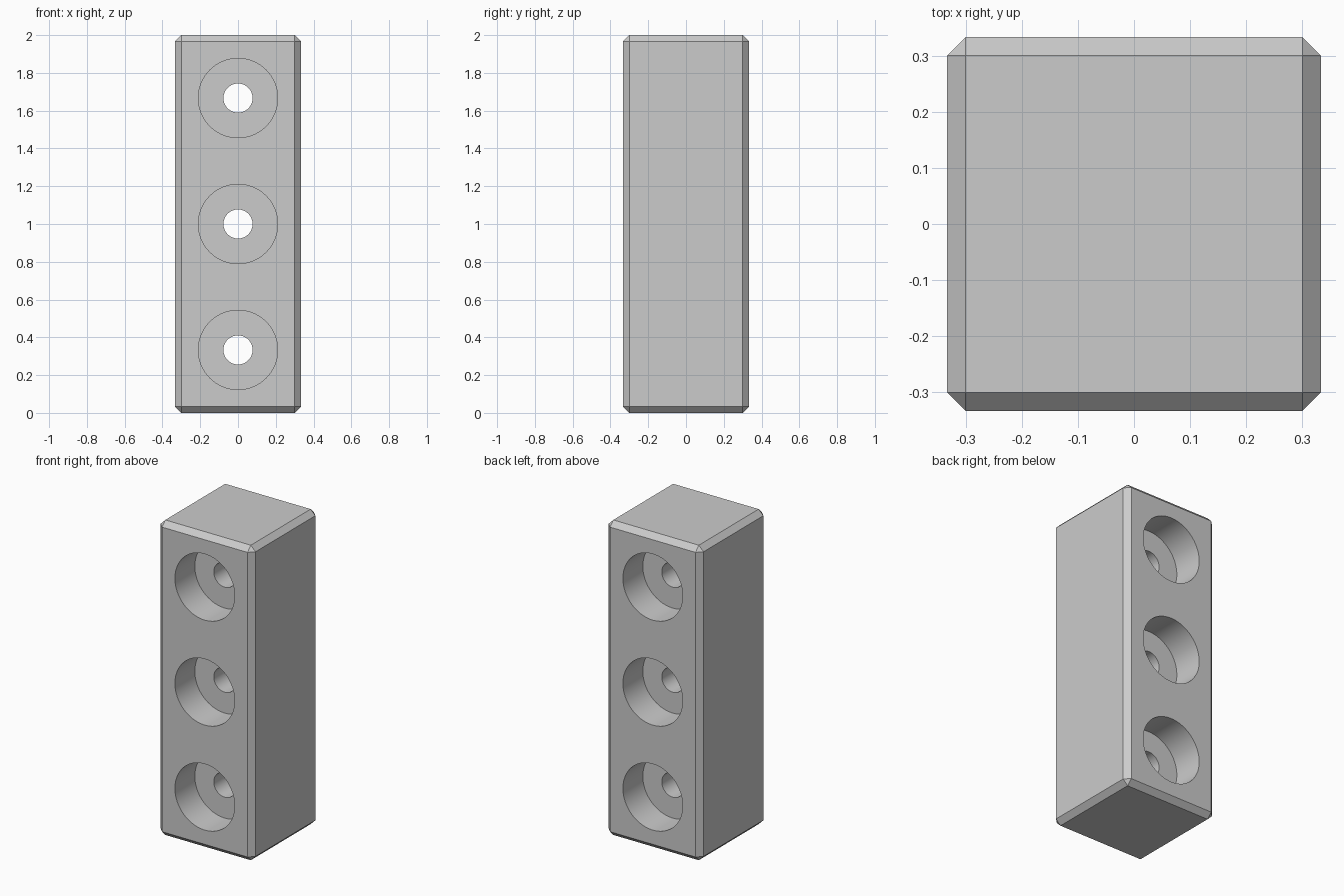
import bpy
import bmesh
import math
from mathutils import Matrix

cube = bpy.data.objects.get("Cube")
if cube:
    bpy.data.objects.remove(cube, do_unlink=True)

HALF = 1 / 3
CHAMFER = 0.033
BORE_RADIUS, BORE_DEPTH = 0.21, 0.2
HOLE_RADIUS = 0.077
SIDES = 96

grey = bpy.data.materials.new("plain grey")
grey.use_nodes = True
colour = (0.6, 0.6, 0.6, 1)
grey.diffuse_color = colour
grey.node_tree.nodes["Principled BSDF"].inputs["Base Color"].default_value = colour


def add_object(name, bm):
    mesh = bpy.data.meshes.new(name)
    bmesh.ops.recalc_face_normals(bm, faces=bm.faces)
    bm.to_mesh(mesh)
    bm.free()
    mesh.materials.append(grey)
    obj = bpy.data.objects.new(name, mesh)
    bpy.context.collection.objects.link(obj)
    return obj


# Chamfered block, three cubes tall
bm = bmesh.new()
bmesh.ops.create_cube(bm, size=2 * HALF,
                      matrix=Matrix.Translation((0, 0, 1)) @ Matrix.Diagonal((1, 1, 3, 1)))
bmesh.ops.bevel(bm, geom=bm.edges[:], offset=CHAMFER, segments=1, affect='EDGES')
block = add_object("block", bm)

# Stepped cutter: wide counterbores on front and back, joined by a narrow hole
floor = HALF - BORE_DEPTH
end = HALF + 0.1
profile = [(0, -end), (BORE_RADIUS, -end), (BORE_RADIUS, -floor), (HOLE_RADIUS, -floor),
           (HOLE_RADIUS, floor), (BORE_RADIUS, floor), (BORE_RADIUS, end), (0, end)]
bm = bmesh.new()
for level in range(3):
    z = HALF * (2 * level + 1)
    verts = [bm.verts.new((r, y, z)) for r, y in profile]
    edges = [bm.edges.new(pair) for pair in zip(verts, verts[1:])]
    bmesh.ops.spin(bm, geom=verts + edges, cent=(0, 0, z), axis=(0, 1, 0),
                   angle=math.tau, steps=SIDES)
bmesh.ops.remove_doubles(bm, verts=bm.verts[:], dist=0.0005)
cutter = add_object("hole_cutter", bm)
cutter.hide_render = True

# Cut the holes and keep the chamfers sharp
cut = block.modifiers.new("holes", 'BOOLEAN')
cut.operation = 'DIFFERENCE'
cut.solver = 'EXACT'
cut.object = cutter
bpy.ops.object.select_all(action='DESELECT')
block.select_set(True)
bpy.context.view_layer.objects.active = block
bpy.ops.object.modifier_apply(modifier=cut.name)
bpy.data.objects.remove(cutter, do_unlink=True)
bpy.ops.object.shade_smooth_by_angle(angle=math.radians(30))
